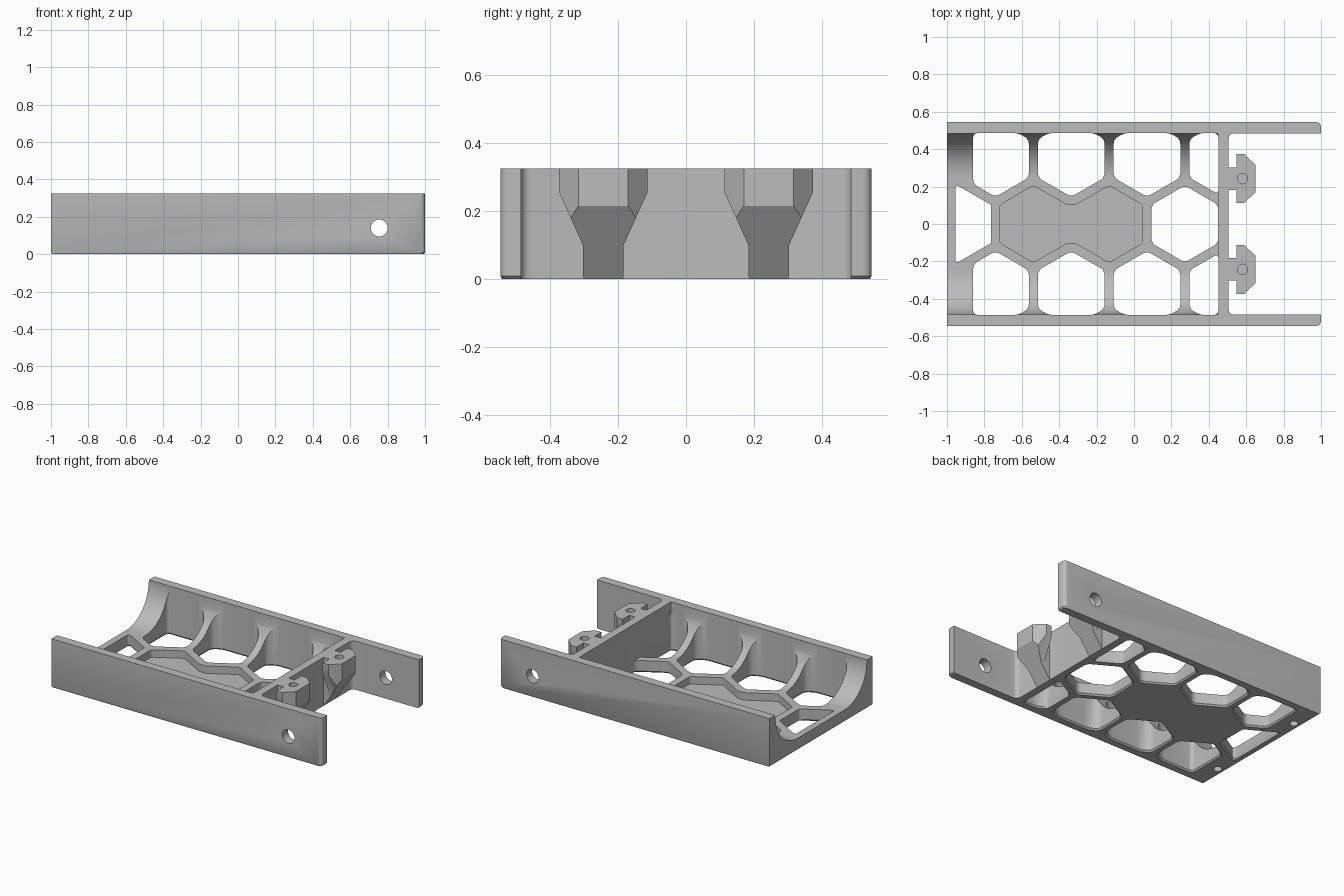
import bpy, bmesh, math
from mathutils import Vector

if "Cube" in bpy.data.objects:
    bpy.data.objects.remove(bpy.data.objects["Cube"], do_unlink=True)

grey = bpy.data.materials.new("plain_grey")
grey.use_nodes = True
grey.diffuse_color = (0.5, 0.5, 0.5, 1)
grey.node_tree.nodes["Principled BSDF"].inputs["Base Color"].default_value = (0.5, 0.5, 0.5, 1)

HEIGHT, FLOOR, PANEL = 0.325, 0.08, 0.03
HALF_Y, WALL_IN = 0.545, 0.485
COVE = 0.24
BAR_IN, BAR_OUT = 0.45, 0.505
PITCH, HEX_W = 0.405, 0.356


def circle(u, v, r, n=32):
    return [(u + r * math.cos(math.tau * i / n), v + r * math.sin(math.tau * i / n))
            for i in range(n)]


def outline(pts, radius=0, clips=(), rounded=lambda v: True):
    """Clip a flat polygon by half planes, then round its corners."""
    bm = bmesh.new()
    bm.faces.new([bm.verts.new((u, v, 0)) for u, v in pts])
    for co, no in clips:
        bmesh.ops.bisect_plane(bm, geom=bm.verts[:] + bm.edges[:] + bm.faces[:],
                               plane_co=co, plane_no=no, clear_outer=True)
    if radius:
        bmesh.ops.bevel(bm, geom=[v for v in bm.verts if rounded(v.co)], offset=radius,
                        segments=4, profile=0.5, affect='VERTICES', clamp_overlap=True)
    bm.faces.ensure_lookup_table()
    result = [(v.co.x, v.co.y) for v in bm.faces[0].verts]
    bm.free()
    return result


def prism(name, pts, rings, axis='z'):
    """Loft an outline through (position, scale) rings along an axis."""
    place = {'x': lambda u, v, w: (w, u, v),
             'y': lambda u, v, w: (u, w, v),
             'z': lambda u, v, w: (u, v, w)}[axis]
    us, vs = zip(*pts)
    cu, cv = (min(us) + max(us)) / 2, (min(vs) + max(vs)) / 2
    bm = bmesh.new()
    loops = [[bm.verts.new(place(cu + (u - cu) * s, cv + (v - cv) * s, w)) for u, v in pts]
             for w, s in rings]
    n = len(pts)
    for a, b in zip(loops, loops[1:]):
        for i in range(n):
            j = (i + 1) % n
            bm.faces.new((a[i], a[j], b[j], b[i]))
    bm.faces.new(loops[0])
    bm.faces.new(loops[-1])
    bmesh.ops.recalc_face_normals(bm, faces=bm.faces[:])
    mesh = bpy.data.meshes.new(name)
    bm.to_mesh(mesh)
    bm.free()
    mesh.materials.append(grey)
    obj = bpy.data.objects.new(name, mesh)
    bpy.context.collection.objects.link(obj)
    return obj


def straight(lo, hi):
    return [(lo, 1), (hi, 1)]


def combine(target, tool, operation='DIFFERENCE'):
    mod = target.modifiers.new("shape", 'BOOLEAN')
    mod.operation, mod.solver, mod.object = operation, 'EXACT', tool
    bpy.context.view_layer.objects.active = target
    bpy.ops.object.modifier_apply(modifier=mod.name)
    bpy.data.objects.remove(tool, do_unlink=True)


def finish(obj):
    bpy.ops.object.select_all(action='DESELECT')
    obj.select_set(True)
    bpy.context.view_layer.objects.active = obj
    bpy.ops.object.shade_smooth_by_angle(angle=math.radians(30))


# Solid block with rounded far corners and a fine bottom chamfer
block = outline([(-1, -HALF_Y), (1, -HALF_Y), (1, HALF_Y), (-1, HALF_Y)], 0.025,
                rounded=lambda c: c.x > 0)
tray = prism("tray", block, [(0, 0.992), (0.008, 1), (HEIGHT, 1)])

# Long channel with coved lower corners
cove = []
for i in range(17):
    a = math.pi / 2 * i / 16
    cove.append((WALL_IN - COVE + COVE * math.sin(a), FLOOR + COVE * (1 - math.cos(a))))
half = cove + [(WALL_IN, 0.5)]
channel = half + [(-y, z) for y, z in reversed(half)]
combine(tray, prism("channel_cutter", channel, straight(-1.2, BAR_IN), 'x'))

# Open bay beyond the cross bar
bay = outline([(BAR_OUT, -WALL_IN), (1.2, -WALL_IN), (1.2, WALL_IN), (BAR_OUT, WALL_IN)],
              0.03, rounded=lambda c: c.x < 1)
combine(tray, prism("bay_cutter", bay, straight(-0.1, 0.5)))


# Honeycomb openings
def hexagon(cx, cy):
    r = HEX_W / math.sqrt(3)
    return [(cx + r * math.sin(math.pi / 3 * i), cy + r * math.cos(math.pi / 3 * i))
            for i in range(6)]


def limits(left):
    reach = WALL_IN + 0.001
    return [(Vector((left, 0, 0)), Vector((-1, 0, 0))),
            (Vector((BAR_IN + 0.0005, 0, 0)), Vector((1, 0, 0))),
            (Vector((0, reach, 0)), Vector((0, 1, 0))),
            (Vector((0, -reach, 0)), Vector((0, -1, 0)))]


FIRST = -0.538
row = PITCH * math.sqrt(3) / 2
openings = [(FIRST - PITCH, 0, -0.955), (FIRST + 2 * PITCH, 0, -0.955)]
for side in (-1, 1):
    for k in range(4):
        openings.append((FIRST + (k - 0.5) * PITCH, side * row, -0.86))
for cx, cy, left in openings:
    pts = outline(hexagon(cx, cy), 0.024, limits(left))
    combine(tray, prism("opening_cutter", pts, [(-0.01, 1.1), (0.01, 1), (0.6, 1)]))

# Recessed double-hexagon panel
a, b = hexagon(FIRST, 0), hexagon(FIRST + PITCH, 0)
double = [a[0], a[1], b[5], b[0], b[1], b[2], b[3], b[4], a[2], a[3], a[4], a[5]]
combine(tray, prism("panel_cutter", outline(double, 0.012), straight(PANEL, 0.5)))

# Cross holes in the side walls and blind holes underneath
combine(tray, prism("pin_cutter", circle(0.755, 0.14, 0.045), straight(-1, 1), 'y'))
for side in (-1, 1):
    combine(tray, prism("socket_cutter", circle(-0.95, side * 0.355, 0.026),
                        straight(-0.1, 0.06)))
finish(tray)

# T-shaped hooks on the cross bar
for label, side in (("left_hook", 1), ("right_hook", -1)):
    y = side * 0.243

    def mirrored(pts):
        return [(u, y + v) for u, v in pts] + [(u, y - v) for u, v in reversed(pts)]

    plan = mirrored([(0.495, 0.06), (0.548, 0.06), (0.548, 0.13), (0.59, 0.13), (0.65, 0.073)])
    hook = prism(label, plan, straight(0, HEIGHT))
    # tapered silhouette across
    taper = [(v, z) for z, v in mirrored([(-0.1, 0.06), (0.1, 0.06), (0.255, 0.13), (0.5, 0.13)])]
    combine(hook, prism("taper_cutter", taper, straight(0.4, 0.8), 'x'), 'INTERSECT')
    # sloping underside
    slope = [(0.4, -0.02), (0.4915, -0.02), (0.65, 0.215), (0.71, 0.304), (0.71, 0.5), (0.4, 0.5)]
    combine(hook, prism("slope_cutter", slope, straight(-1, 1), 'y'), 'INTERSECT')
    combine(hook, prism("screw_cutter", circle(0.58, y, 0.028), straight(0.2, 0.5)))
    finish(hook)
